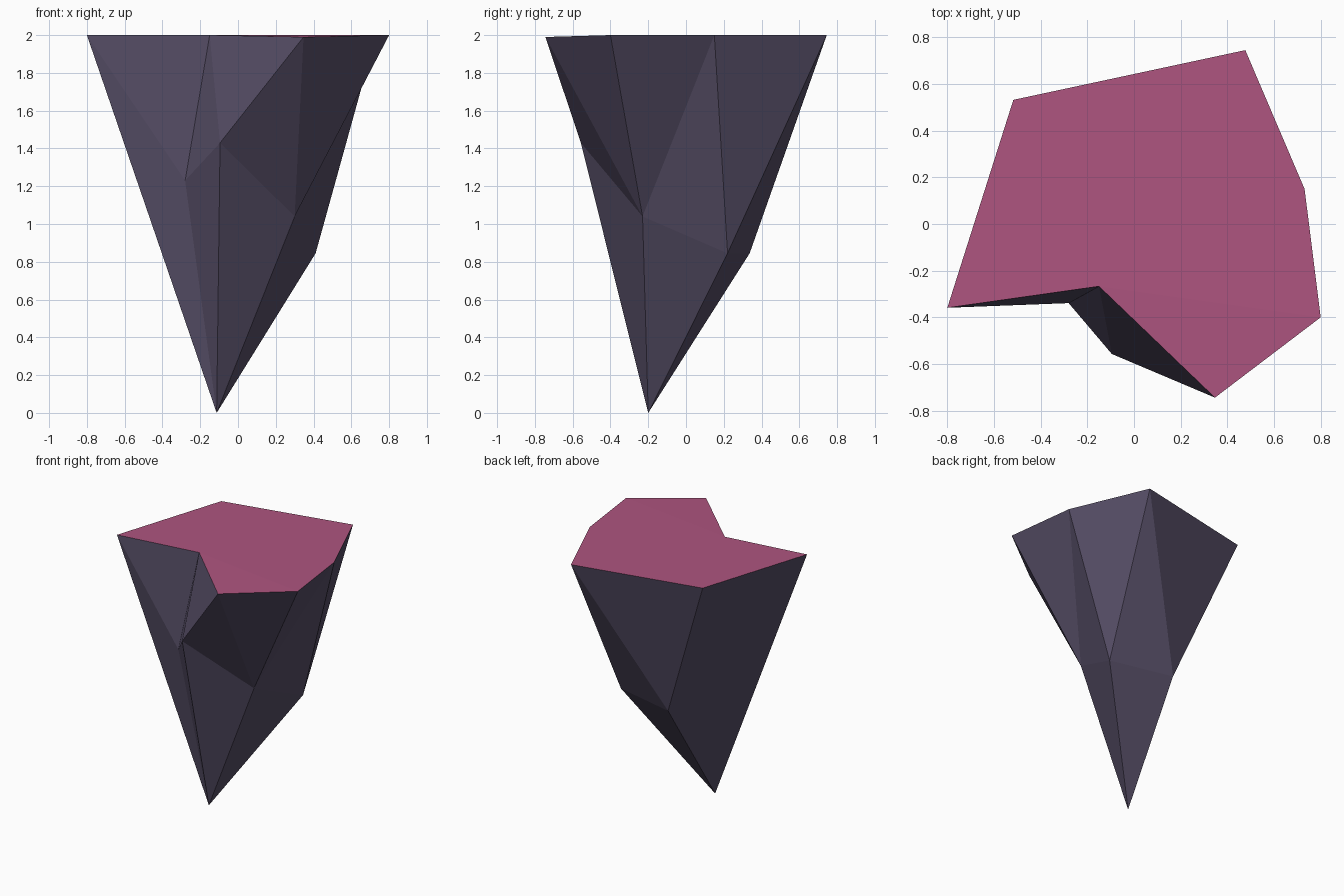
import bpy
import bmesh

if "Cube" in bpy.data.objects:
    bpy.data.objects.remove(bpy.data.objects["Cube"])


def flat_material(name, color):
    mat = bpy.data.materials.new(name)
    mat.diffuse_color = (*color, 1.0)
    mat.use_nodes = True
    mat.node_tree.nodes["Principled BSDF"].inputs["Base Color"].default_value = mat.diffuse_color
    return mat


# Notched cap outline (counter-clockwise from above), faceted waist, bottom tip
rim = {"A": (-0.80, -0.359), "G": (-0.15, -0.267), "F": (0.347, -0.744),
       "E": (0.80, -0.40), "D": (0.731, 0.15), "C": (0.477, 0.745),
       "B": (-0.517, 0.532)}
waist = {"H": (-0.28, -0.339, 1.23), "I": (-0.095, -0.557, 1.43),
         "J": (0.30, -0.23, 1.04), "K": (0.411, 0.22, 0.845),
         "L": (-0.08, 0.337, 0.845)}

bm = bmesh.new()
v = {k: bm.verts.new((x, y, 2.0)) for k, (x, y) in rim.items()}
v["F"].co.z = 1.99      # the front corner of the cap dips slightly
v.update({k: bm.verts.new(p) for k, p in waist.items()})
v["P"] = bm.verts.new((-0.113, -0.20, 0.0))

# Cap, then the band of facets between cap and waist
cap = [bm.faces.new([v[k] for k in ring]) for ring in ("AGEDCB", "GFE")]
for tri in "AHG GHI GIF FIJ FJE EJD DJK DKC CKL CLB BLA".split():
    bm.faces.new([v[k] for k in tri])

# Facets fanning down to the tip
lower = "AHIJKL"
for a, b in zip(lower, lower[1:] + lower[0]):
    bm.faces.new((v[a], v["P"], v[b]))

bmesh.ops.recalc_face_normals(bm, faces=bm.faces[:])
for f in bm.faces:
    f.smooth = False
    f.material_index = 1 if f in cap else 0

mesh = bpy.data.meshes.new("rock_shard")
bm.to_mesh(mesh)
bm.free()
mesh.materials.append(flat_material("dark slate purple", (0.092, 0.075, 0.132)))
mesh.materials.append(flat_material("dusty pink", (0.425, 0.090, 0.215)))

shard = bpy.data.objects.new("rock_shard", mesh)
bpy.context.collection.objects.link(shard)
